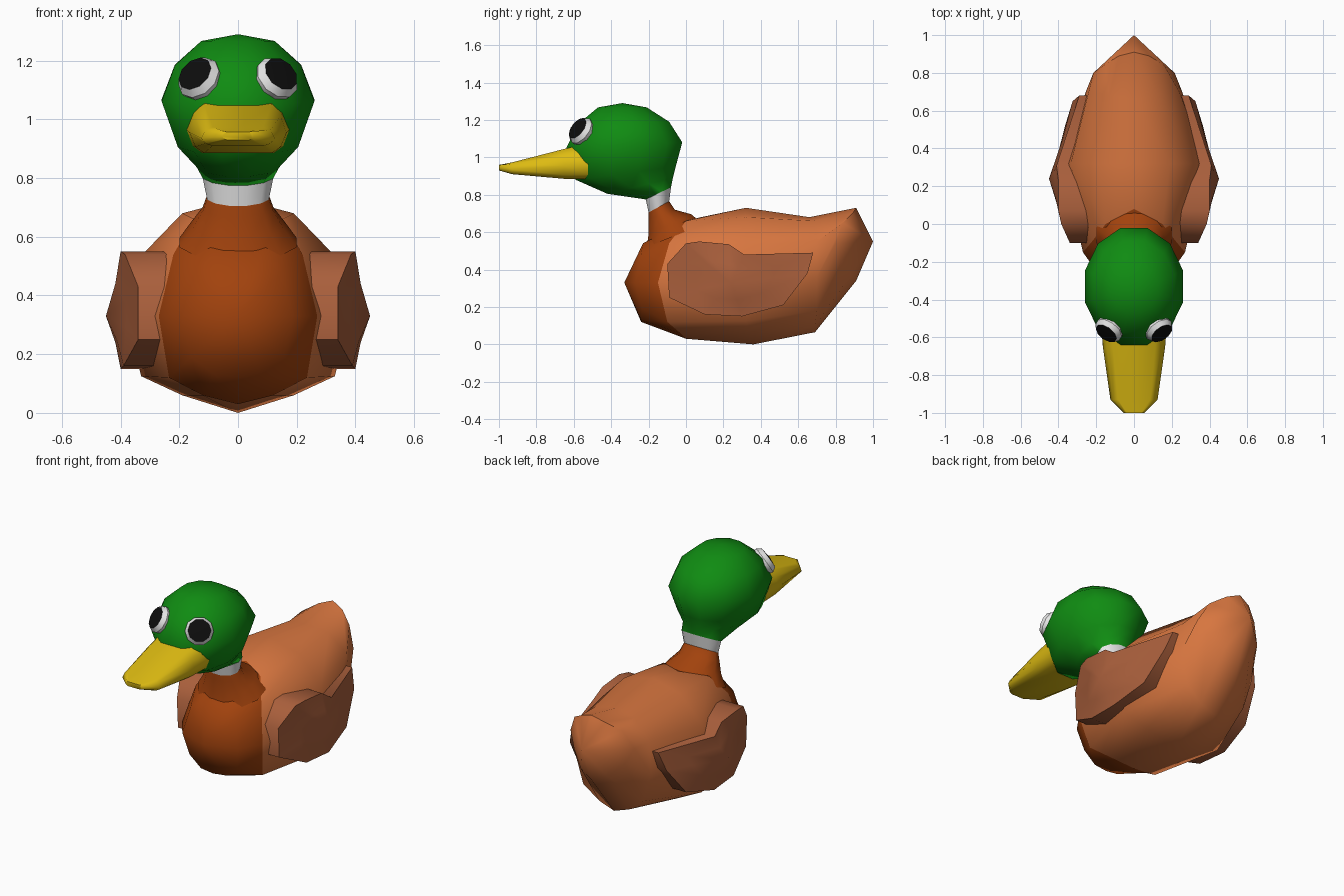
import bpy, bmesh, math
from mathutils import Vector

if "Cube" in bpy.data.objects:
    bpy.data.objects.remove(bpy.data.objects["Cube"])


def material(name, r, g, b):
    m = bpy.data.materials.new(name)
    m.diffuse_color = (r, g, b, 1)
    m.use_nodes = True
    m.node_tree.nodes["Principled BSDF"].inputs["Base Color"].default_value = m.diffuse_color
    return m


TAN = material("light brown", 0.68, 0.18, 0.05)
RUST = material("dark brown", 0.36, 0.055, 0.004)
WING = material("wing brown", 0.40, 0.115, 0.045)
GREEN = material("green", 0.005, 0.26, 0.006)
YELLOW = material("yellow", 0.73, 0.50, 0.006)
WHITE = material("white", 0.80, 0.80, 0.80)
BLACK = material("black", 0.004, 0.004, 0.004)


def loft(name, rings, mats, band_mats=None, start=None, end=None, angle=50):
    """Skin closed rings; ends close with a fan to a point, or a flat cap."""
    bm = bmesh.new()
    loops = [[bm.verts.new(p) for p in r] for r in rings]
    n = len(loops[0])
    for k, (a, b) in enumerate(zip(loops, loops[1:])):
        for i in range(n):
            f = bm.faces.new((a[i], a[(i + 1) % n], b[(i + 1) % n], b[i]))
            f.material_index = band_mats[k + 1] if band_mats else 0
    for loop, tip, band in ((loops[0], start, 0), (loops[-1], end, -1)):
        if tip is None:
            faces = [bm.faces.new(loop)]
        else:
            v = bm.verts.new(tip)
            faces = [bm.faces.new((loop[i], loop[(i + 1) % n], v)) for i in range(n)]
        for f in faces:
            f.material_index = band_mats[band] if band_mats else 0
    bmesh.ops.recalc_face_normals(bm, faces=bm.faces)
    me = bpy.data.meshes.new(name)
    bm.to_mesh(me)
    bm.free()
    for m in mats:
        me.materials.append(m)
    ob = bpy.data.objects.new(name, me)
    bpy.context.collection.objects.link(ob)
    bpy.ops.object.select_all(action='DESELECT')
    ob.select_set(True)
    bpy.context.view_layer.objects.active = ob
    bpy.ops.object.shade_smooth_by_angle(angle=math.radians(angle))
    return ob


def mirrored(half):
    """Half section (bottom centre to top centre) to a full ring."""
    return half + [(-x, y, z) for x, y, z in half[-2:0:-1]]


def oval(y0, y1, z0, z1, rx, n=12):
    """Twelve-sided oval, tilted from (y0, z0) at front to (y1, z1) at back."""
    flat = math.cos(math.pi / n)
    pts = []
    for i in range(n):
        a = 2 * math.pi * (i + 0.5) / n
        t = 0.5 + 0.5 * math.sin(a) / flat
        pts.append((rx * math.cos(a) / flat, y0 + (y1 - y0) * t, z0 + (z1 - z0) * t))
    return pts


# Body: dark breast in front, light back and upturned tail
body_halves = [
    [(0, -.24, .12), (.08, -.24, .13), (.16, -.235, .19), (.185, -.27, .33),
     (.15, -.24, .48), (.08, -.23, .54), (0, -.23, .54)],
    [(0, 0, .03), (.12, -.03, .06), (.235, -.10, .12), (.27, -.15, .33),
     (.22, -.09, .54), (.15, 0, .66), (0, .08, .68)],
    [(0, .36, 0), (.19, .34, .06), (.33, .32, .125), (.38, .32, .33),
     (.335, .32, .53), (.19, .32, .68), (0, .32, .73)],
    [(0, .69, .065), (.10, .69, .10), (.20, .70, .18), (.255, .70, .36),
     (.24, .70, .55), (.13, .68, .66), (0, .66, .68)],
    [(0, .91, .34), (.09, .88, .37), (.17, .83, .45), (.215, .80, .54),
     (.16, .84, .65), (.08, .89, .70), (0, .91, .73)],
]
loft("body", [mirrored(h) for h in body_halves], [TAN, RUST], [1, 1, 0, 0, 0, 0],
     start=(0, -.33, .33), end=(0, 1.0, .55))

# Neck, collar and head share their joining rings
collar_low = oval(-.20, -.09, .705, .765, .105)
collar_top = oval(-.215, -.08, .775, .84, .12)
loft("neck", [oval(-.21, .09, .52, .64, .20), oval(-.20, .03, .59, .695, .155),
              oval(-.20, -.06, .67, .72, .12), collar_low], [RUST])
loft("collar", [collar_low, collar_top], [WHITE])
loft("head", [collar_top,
              oval(-.42, -.07, .805, .89, .14),
              oval(-.59, -.055, .88, .95, .205),
              oval(-.64, -.02, 1.05, 1.08, .26),
              oval(-.575, -.09, 1.18, 1.19, .215),
              oval(-.47, -.21, 1.267, 1.267, .125)], [GREEN],
     end=(0, -.34, 1.29))


# Beak
def beak_ring(y, w, bottom, side, top, back=0):
    return mirrored([(0, y, bottom), (w * .7, y, bottom), (w * .88, y, bottom + (side - bottom) * .3),
                     (w, y, side), (w * .88, y + back, (side + top) / 2 + .01),
                     (w * .68, y, top), (0, y, top)])


loft("beak", [beak_ring(-.52, .175, .885, .965, 1.075), beak_ring(-.65, .165, .885, .955, 1.045),
              beak_ring(-.93, .125, .910, .935, .973), beak_ring(-1.0, .055, .930, .942, .957)],
     [YELLOW], angle=60)

# Wings: outline (y, z) with the outer x, then a raised inner panel
wing_outline = [(-.10, .43, .34), (0, .54, .385), (.07, .55, .40), (.23, .535, .40),
                (.31, .48, .41), (.68, .49, .29), (.65, .38, .325), (.52, .21, .365),
                (.30, .15, .40), (.10, .16, .39), (-.09, .25, .34)]
for s, side in ((1, "left"), (-1, "right")):
    root = [(s * .2, y, z) for y, z, x in wing_outline]
    edge = [(s * x, y, z) for y, z, x in wing_outline]
    panel = [(s * (x * .6 + .45 * .4 - .002), .24 + (y - .24) * .55, .33 + (z - .33) * .5)
             for y, z, x in wing_outline]
    loft(side + "_wing", [root, edge, panel], [WING], end=(s * .45, .24, .33))

    # Eye: bevelled white bead with a black front face
    n = Vector((s * .50, -.68, .52)).normalized()
    u = n.orthogonal().normalized()
    v = n.cross(u)
    centre = Vector((s * .134, -.562, 1.142))

    def disc(r, d):
        return [centre + n * d + (u * math.cos(t) + v * math.sin(t)) * r
                for t in (2 * math.pi * i / 10 for i in range(10))]

    loft(side + "_eye", [disc(.07, -.05), disc(.08, 0), disc(.064, .026)],
         [WHITE, BLACK], [0, 0, 0, 1], end=centre + n * .033, angle=40)
